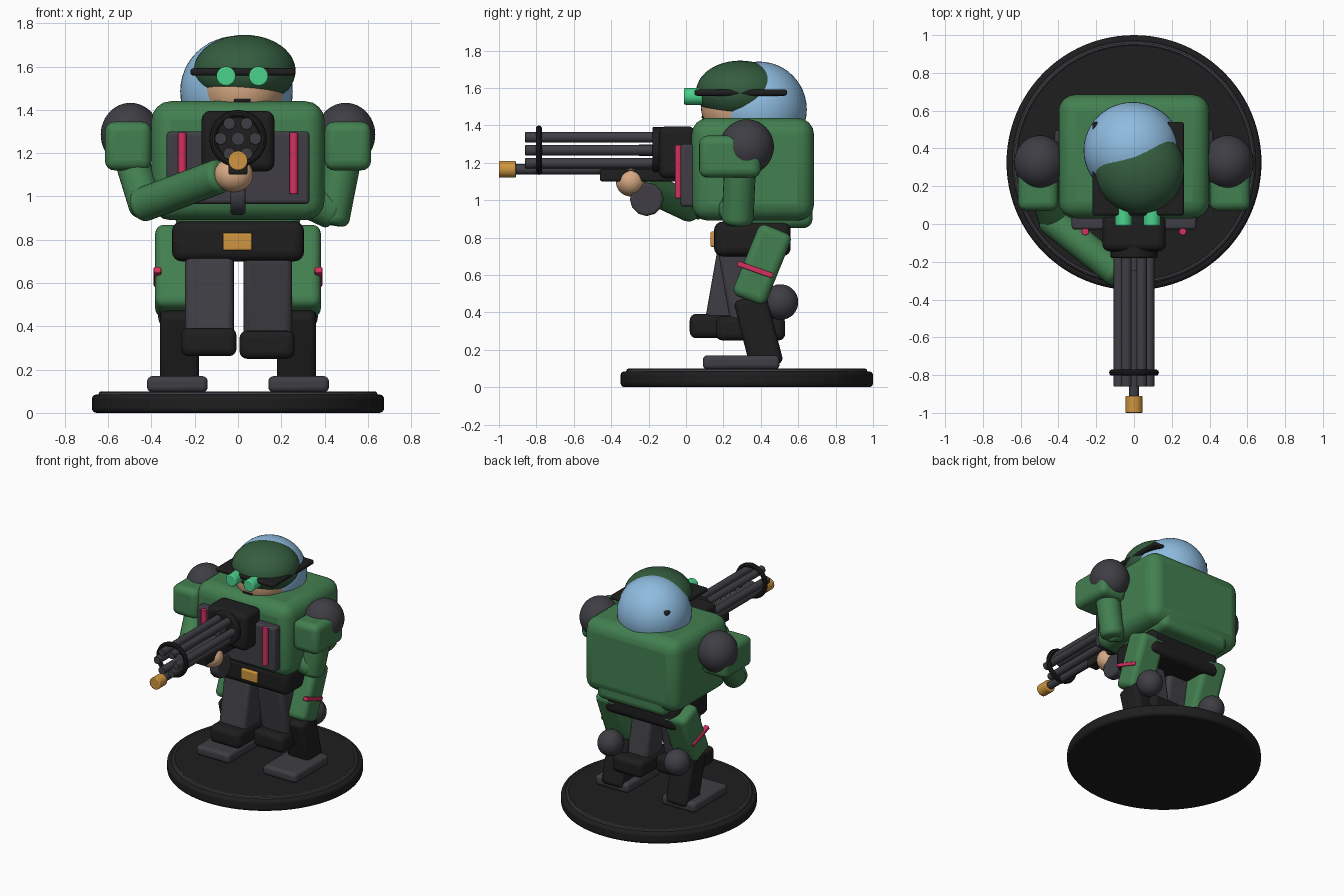
import bpy
import math
from mathutils import Vector

cube = bpy.data.objects.get("Cube")
if cube:
    bpy.data.objects.remove(cube, do_unlink=True)


def material(name, r, g, b):
    m = bpy.data.materials.new(name)
    m.use_nodes = True
    m.diffuse_color = (r, g, b, 1)
    bsdf = m.node_tree.nodes["Principled BSDF"]
    bsdf.inputs["Base Color"].default_value = (r, g, b, 1)
    bsdf.inputs["Roughness"].default_value = 0.6
    return m


GREEN = material("armour green", 0.055, 0.215, 0.08)
DARK_GREEN = material("cap green", 0.035, 0.11, 0.05)
BLACK = material("black", 0.013, 0.013, 0.013)
GREY = material("gunmetal grey", 0.05, 0.048, 0.058)
BLUE = material("dome blue", 0.27, 0.5, 0.74)
SKIN = material("skin", 0.68, 0.4, 0.23)
PINK = material("pink trim", 0.65, 0.03, 0.11)
ORANGE = material("brass orange", 0.62, 0.3, 0.05)
GLOW = material("lens green", 0.07, 0.64, 0.26)


def finish(name, mat, bevel=0.0, segments=4):
    ob = bpy.context.object
    ob.name = name
    ob.data.materials.append(mat)
    if bevel:
        mod = ob.modifiers.new("rounding", 'BEVEL')
        mod.width = bevel
        mod.segments = segments
        mod.limit_method = 'ANGLE'
        mod.angle_limit = math.radians(40)
    bpy.ops.object.shade_smooth_by_angle(angle=math.radians(35))
    return ob


def box(name, mat, xs, ys, zs, bevel=0.02):
    """Rounded box from its x, y and z ranges."""
    ranges = (xs, ys, zs)
    bpy.ops.mesh.primitive_cube_add(size=1, location=[sum(r) / 2 for r in ranges])
    bpy.context.object.scale = [r[1] - r[0] for r in ranges]
    bpy.ops.object.transform_apply(location=False, rotation=False, scale=True)
    return finish(name, mat, bevel)


def slanted_box(name, mat, x, top, bottom, width, depth, bevel=0.03):
    """Rounded box leaning in the side plane between two (y, z) points."""
    dy, dz = top[0] - bottom[0], top[1] - bottom[1]
    bpy.ops.mesh.primitive_cube_add(
        size=1, location=(x, (top[0] + bottom[0]) / 2, (top[1] + bottom[1]) / 2))
    ob = bpy.context.object
    ob.scale = (width, depth, math.hypot(dy, dz))
    bpy.ops.object.transform_apply(location=False, rotation=False, scale=True)
    ob.rotation_euler.x = math.atan2(-dy, dz)
    return finish(name, mat, bevel)


def rod(name, mat, a, b, radius, bevel=0.0, sides=24):
    """Cylinder between two points."""
    a, b = Vector(a), Vector(b)
    bpy.ops.mesh.primitive_cylinder_add(
        vertices=sides, radius=radius, depth=(b - a).length, location=(a + b) / 2)
    bpy.context.object.rotation_euler = (b - a).to_track_quat('Z', 'Y').to_euler()
    return finish(name, mat, bevel)


def ball(name, mat, centre, radii):
    bpy.ops.mesh.primitive_uv_sphere_add(segments=48, ring_count=24, radius=1, location=centre)
    bpy.context.object.scale = radii
    return finish(name, mat)


def ring(name, mat, centre, major, minor, tilt=0.0):
    bpy.ops.mesh.primitive_torus_add(
        major_segments=64, minor_segments=10, major_radius=major, minor_radius=minor,
        location=centre, rotation=(tilt, 0, 0))
    return finish(name, mat)


# Display base
BASE_Y = 0.325
bpy.ops.mesh.primitive_cylinder_add(vertices=96, radius=0.675, depth=0.085,
                                    location=(0, BASE_Y, 0.0425))
finish("base_disc", BLACK, 0.022)
bpy.ops.mesh.primitive_cylinder_add(vertices=96, radius=0.63, depth=0.05,
                                    location=(0, BASE_Y, 0.071))
finish("base_top", BLACK)
ring("base_rim", GREY, (0, BASE_Y, 0.085), 0.63, 0.015)

# Mirrored outer legs and shoulders
for side, s in (("left", 1), ("right", -1)):
    xs = sorted((0.14 * s, 0.42 * s))
    box(side + "_foot", GREY, xs, (0.09, 0.5), (0.095, 0.17), 0.025)
    slanted_box(side + "_shin", BLACK, 0.27 * s, (0.34, 0.48), (0.435, 0.11), 0.18, 0.18)
    slanted_box(side + "_thigh", GREEN, 0.28 * s, (0.485, 0.845), (0.33, 0.465), 0.205, 0.19, 0.04)
    ball(side + "_knee_ball", GREY, (0.28 * s, 0.505, 0.455), (0.09, 0.095, 0.095))
    slanted_box(side + "_thigh_stripe", PINK, 0.372 * s, (0.275, 0.662), (0.465, 0.595),
                0.035, 0.028, 0.006)
    ball(side + "_shoulder_ball", GREY, (0.497 * s, 0.325, 1.285), (0.137, 0.145, 0.147))
    xs = sorted((0.4 * s, 0.615 * s))
    box(side + "_shoulder_plate", GREEN, xs, (0.07, 0.4), (1.12, 1.345), 0.045)

# Inner legs in mid stride
for side, x, foot_y, foot_z in (("left", 0.137, 0.34, 0.25), ("right", -0.132, 0.2, 0.262)):
    slanted_box(side + "_inner_leg", GREY, x, (0.27, 0.74), (foot_y, 0.34), 0.225, 0.2)
    box(side + "_boot", BLACK, (x - 0.13, x + 0.125), (foot_y - 0.18, foot_y + 0.19),
        (foot_z, foot_z + 0.13), 0.035)

# Belt and torso
box("belt", BLACK, (-0.305, 0.305), (0.15, 0.56), (0.7, 0.885), 0.045)
box("buckle", ORANGE, (-0.07, 0.065), (0.13, 0.17), (0.75, 0.832), 0.01)
box("torso", GREEN, (-0.4, 0.4), (0.03, 0.685), (0.89, 1.44), 0.09)
box("lower_back", GREEN, (-0.29, 0.29), (0.2, 0.677), (0.85, 1.1), 0.05)
box("chest_plate", GREY, (-0.33, 0.33), (-0.03, 0.05), (0.965, 1.3), 0.018)
for side, s in (("left", 1), ("right", -1)):
    rod(side + "_chest_strip", PINK, (0.258 * s, -0.04, 1.01), (0.258 * s, -0.04, 1.295),
        0.02, 0.005)

# Arms
rod("left_upper_arm", GREEN, (0.49, 0.29, 1.2), (0.425, 0.275, 0.87), 0.085, 0.035)
rod("left_forearm", GREEN, (0.45, 0.27, 0.92), (0.15, 0.2, 1.06), 0.08, 0.03)
rod("right_upper_arm", GREEN, (-0.5, 0.25, 1.2), (-0.42, 0.01, 0.94), 0.08, 0.03)
rod("right_forearm", GREEN, (-0.46, 0.04, 0.955), (-0.07, -0.27, 1.1), 0.08, 0.03)
ball("hand", SKIN, (-0.02, -0.295, 1.1), (0.09, 0.08, 0.08))

# Rotary gun
GUN_Z = 1.267
box("gun_body", BLACK, (-0.168, 0.168), (-0.145, 0.05), (1.115, 1.395), 0.04)
rod("barrel_mount", BLACK, (0, -0.18, GUN_Z), (0, -0.1, GUN_Z), 0.125, 0.01)
rod("barrel_hub", GREY, (0, -0.25, GUN_Z), (0, -0.14, GUN_Z), 0.03)
for i in range(6):
    a = i * math.pi / 3
    x, z = 0.08 * math.cos(a), GUN_Z + 0.08 * math.sin(a)
    rod("barrel_%d" % (i + 1), GREY, (x, -0.86, z), (x, -0.15, z), 0.028, 0.004, 20)
ring("barrel_clamp", BLACK, (0, -0.787, GUN_Z), 0.115, 0.017, math.pi / 2)
rod("lower_barrel", GREY, (0, -0.92, 1.165), (0, -0.14, 1.165), 0.027)
rod("muzzle_tip", ORANGE, (0, -1.0, 1.165), (0, -0.91, 1.165), 0.045, 0.006)
box("fore_stock", BLACK, (-0.045, 0.045), (-0.46, -0.05), (1.1, 1.165), 0.012)
rod("ammo_drum", GREY, (-0.035, -0.21, 1.005), (0.035, -0.21, 1.005), 0.09, 0.015, 12)

# Head, cap and rear dome
ball("rear_dome", BLUE, (-0.007, 0.39, 1.485), (0.26, 0.256, 0.256))
ball("face", SKIN, (0.02, 0.27, 1.5), (0.19, 0.19, 0.19))
ball("cap", DARK_GREEN, (0.03, 0.29, 1.58), (0.236, 0.236, 0.166))
box("visor_plate", BLACK, (-0.22, 0.265), (0.045, 0.54), (1.558, 1.592), 0.014)
box("mouth", BLACK, (-0.018, 0.058), (0.084, 0.12), (1.436, 1.45), 0.004)
for side, x in (("left", 0.095), ("right", -0.055)):
    rod(side + "_lens", GLOW, (x, -0.01, 1.555), (x, 0.09, 1.555), 0.045, 0.008)
